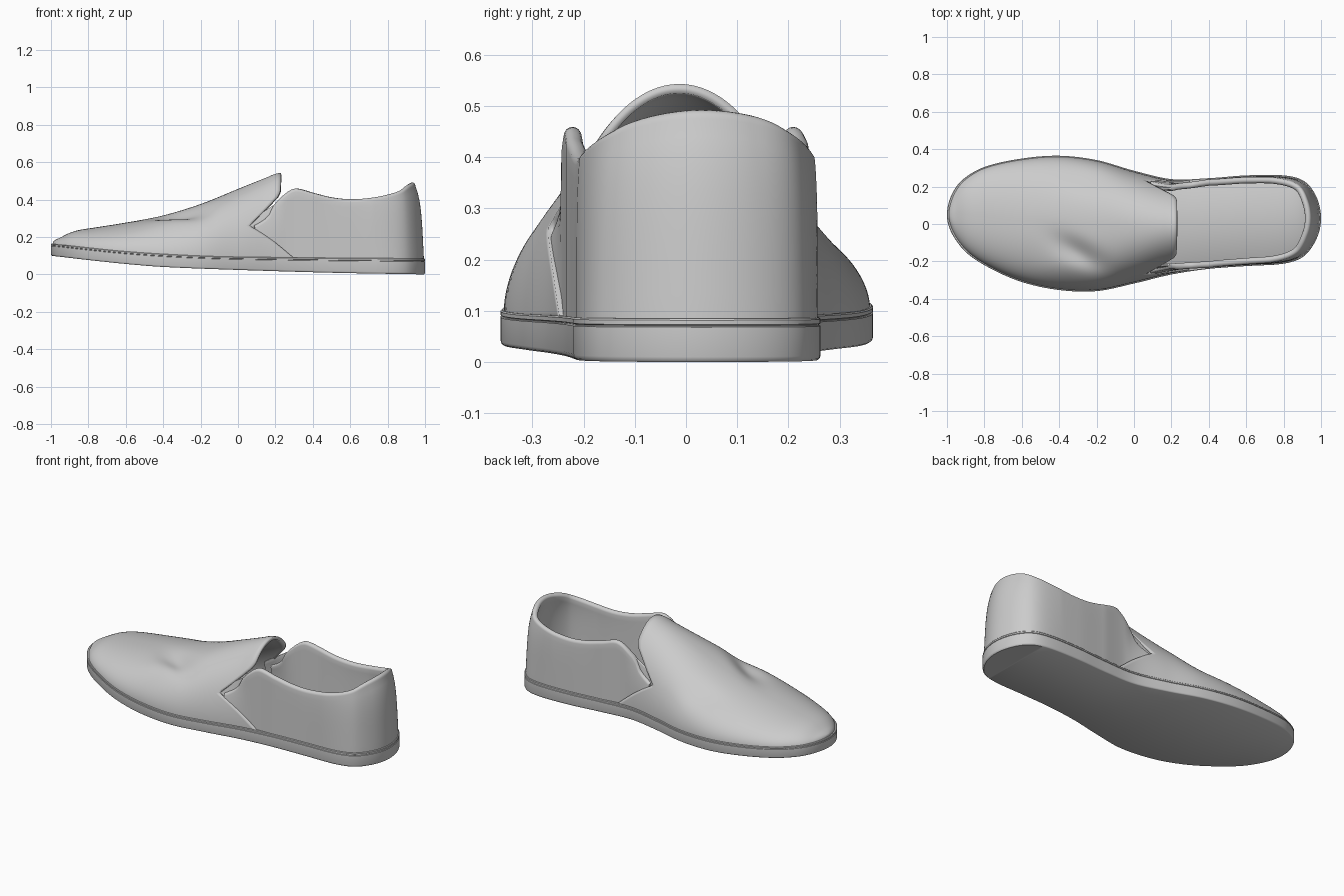
import bpy, bmesh
from math import sin, cos, acos, pi, exp, sqrt, hypot

if "Cube" in bpy.data.objects:
    bpy.data.objects.remove(bpy.data.objects["Cube"])

M = 160            # stations from toe to heel
N = 2 * M          # points round the outline


def lerp(pts, x):
    if x <= pts[0][0]:
        return pts[0][1]
    for (a, u), (b, v) in zip(pts, pts[1:]):
        if x <= b:
            return u + (v - u) * (x - a) / (b - a)
    return pts[-1][1]


def smooth(pts, x):
    """Hermite interpolation through (x, value) points."""
    x = min(max(x, pts[0][0]), pts[-1][0])
    n = len(pts)

    def slope(i):
        a, b = pts[max(i - 1, 0)], pts[min(i + 1, n - 1)]
        return (b[1] - a[1]) / (b[0] - a[0])
    for i in range(n - 1):
        (a, u), (b, v) = pts[i], pts[i + 1]
        if x <= b:
            h, t = b - a, (x - a) / (b - a)
            return (u * (1 + 2 * t) * (1 - t) ** 2 + v * t * t * (3 - 2 * t)
                    + h * slope(i) * t * (1 - t) ** 2 + h * slope(i + 1) * t * t * (t - 1))


def clamp(v):
    return min(max(v, 0), 1)


# Plan outline: x, y of the two sides; toe and heel tips close the loop
SIDES = [(-.95, .2, -.09), (-.9, .25, -.15), (-.8, .305, -.22), (-.6, .35, -.31),
         (-.4, .365, -.353), (-.2, .342, -.359), (0, .285, -.318), (.2, .24, -.27),
         (.4, .245, -.24), (.6, .26, -.225), (.8, .26, -.212), (.9, .235, -.178),
         (.96, .175, -.11)]
loop = [(0, .05)] + [(acos(-x), p) for x, p, q in SIDES] + [(pi, .03)]
loop += [(2 * pi - acos(-x), q) for x, p, q in reversed(SIDES)]
loop = [(a - 2 * pi, y) for a, y in loop[-2:]] + loop + [(a + 2 * pi, y) for a, y in loop[:3]]
OUT = [(-cos(2 * pi * i / N), smooth(loop, 2 * pi * i / N)) for i in range(N)]
NRM = []
for i in range(N):
    a, b = OUT[i - 1], OUT[(i + 1) % N]
    d = hypot(b[0] - a[0], b[1] - a[1])
    NRM.append((-(b[1] - a[1]) / d, (b[0] - a[0]) / d))


def inset(i, d):
    return OUT[i][0] - NRM[i][0] * d, OUT[i][1] - NRM[i][1] * d


def sole_bottom(x):
    return smooth([(-1, .1), (-.8, .077), (-.6, .056), (-.4, .04), (0, .024), (.5, .009), (1, 0)], x)


def sole_top(x):
    return smooth([(-1, .165), (-.8, .143), (-.6, .123), (-.3, .104), (0, .094), (1, .085)], x)


def make(name, verts, faces, fix=True, angle=40):
    bm = bmesh.new()
    vs = [bm.verts.new(v) for v in verts]
    for f in faces:
        bm.faces.new([vs[k] for k in f])
    bmesh.ops.remove_doubles(bm, verts=bm.verts, dist=1e-5)
    if fix:
        bmesh.ops.recalc_face_normals(bm, faces=bm.faces)
    me = bpy.data.meshes.new(name)
    bm.to_mesh(me)
    bm.free()
    ob = bpy.data.objects.new(name, me)
    bpy.context.collection.objects.link(ob)
    bpy.ops.object.select_all(action='DESELECT')
    ob.select_set(True)
    bpy.context.view_layer.objects.active = ob
    bpy.ops.object.shade_smooth_by_angle(angle=angle * pi / 180)
    return ob


def slab(name, rings, low, high):
    """Stack of inset outline rings, closed by strips running across the foot."""
    verts, faces = [], []
    for d, f in rings:
        for i in range(N):
            x, y = inset(i, d)
            verts.append((x, y, low(x) * (1 - f) + high(x) * f))
    for r in range(len(rings) - 1):
        for i in range(N):
            j = (i + 1) % N
            faces.append((r * N + i, r * N + j, (r + 1) * N + j, (r + 1) * N + i))
    for o in (0, (len(rings) - 1) * N):
        for i in range(M):
            q = [i, i + 1, (N - i - 1) % N, (N - i) % N]
            faces.append([o + k for k in dict.fromkeys(q)])
    return make(name, verts, faces)


# Rubber sole with a fine groove under its top band, and the footbed
slab("sole", [(.006, 0), (.002, .04), (0, .12), (0, .8), (.003, .82), (.003, .84),
              (0, .86), (0, .96), (.003, 1)], sole_bottom, sole_top)
slab("footbed", [(.03, 0), (.03, .8), (.036, 1)],
     lambda x: sole_top(x) - .01, lambda x: sole_top(x) + .012)

# Vamp: elliptical arches over the forefoot, ending in a tongue and swept-back sides
RIDGE = [(-1, .155), (-.985, .178), (-.95, .197), (-.9, .222), (-.85, .237), (-.75, .253),
         (-.6, .277), (-.4, .316), (-.2, .376), (0, .457), (.15, .517), (.21, .54), (.3, .545)]
EDGE = [(0, .31), (.45, .06), (.74, .215), (.8, .228), (1, .23)]
ROWS, ARC = 90, 80
verts, faces = [], []
for i in range(ROWS + 1):
    for j in range(ARC + 1):
        th = pi * j / ARC
        s, c = sin(th), cos(th)
        x = -.99 + (lerp(EDGE, s) + .99) * (i / ROWS) ** 1.7
        a = acos(max(-1, min(1, -x / .99)))
        yp = smooth(loop, a) - .006 * sin(a)
        yn = smooth(loop, 2 * pi - a) + .006 * sin(a)
        base = sole_top(x) - .012
        if c < 0:   # fuller outer side
            c = -(-c) ** (1 - .15 * clamp((.15 - x) / .25))
        y = (yp + yn) / 2 + (yp - yn) / 2 * c
        z = base + (smooth(RIDGE, x) - base) * s * clamp(i / 2)
        # soft creases where the foot flexes
        u, v = (x + .29) * .85 - (y + .16) * .53, (x + .29) * .53 + (y + .16) * .85
        z -= s * .036 * exp(-(u / .15) ** 2 - (v / .06) ** 2)
        z -= s * .018 * exp(-((x + .25) / .14) ** 2 - ((y - .25) / .07) ** 2)
        z += s * .012 * exp(-((x + .4) / .14) ** 2 - ((y + .25) / .08) ** 2)
        verts.append((x, y, z))
W = ARC + 1
for i in range(ROWS):
    for j in range(ARC):
        k = i * W + j
        faces.append((k, k + 1, k + W + 1, k + W))
vamp = make("vamp", verts, faces, fix=False, angle=50)
m = vamp.modifiers.new("thickness", 'SOLIDIFY')
m.thickness, m.offset = .018, -1


def lean(x, z):
    """How far the side wall leans in at a given height."""
    s = min(max((z - .09) / .445, 0), .95)
    d = .006 + .012 * clamp((.4 - x) / .15)
    d += .25 * (1 - sqrt(1 - s * s)) * clamp((.24 - x) / .16)
    f = clamp((z - .08) / .41)
    d += .02 * f ** 5 * clamp((x - .4) / .3)
    return d + clamp((x - .72) / .25) * (.02 * f + .012 * f ** 5)


def wall(name, ids, top, r, extra=0):
    """Padded wall with a rounded rim along outline points ids."""
    secs = []
    for i in ids:
        x = OUT[i][0]
        zb, zt = .065, top(x) - r
        zs = [zb + (zt - zb) * k / 12 for k in range(13)]
        sec = [(lean(x, z) + extra, z) for z in zs]
        c = sec[-1][0] + r
        sec += [(c - r * cos(pi * k / 8), zt + r * sin(pi * k / 8)) for k in range(1, 8)]
        sec += [(lean(x, z) + extra + 2 * r, z) for z in reversed(zs)]
        secs.append([(*inset(i, d), z) for d, z in sec])
    n = len(secs[0])
    verts = [v for sec in secs for v in sec]
    faces = [(a * n + b, a * n + (b + 1) % n, (a + 1) * n + (b + 1) % n, (a + 1) * n + b)
             for a in range(len(secs) - 1) for b in range(n)]
    faces += [tuple(range(n)), tuple(range(len(verts) - n, len(verts)))]
    return make(name, verts, faces, angle=50)


# Heel quarter: wraps round the back from one side to the other
COLLAR = [(.08, .25), (.17, .31), (.2, .37), (.25, .425), (.29, .453), (.32, .459), (.4, .437),
          (.5, .412), (.6, .402), (.7, .408), (.8, .425), (.9, .452), (.96, .477), (1, .492)]
wall("heel_quarter", [i for i in range(N) if OUT[i][0] > .08], lambda x: smooth(COLLAR, x), .017)

# Elastic gores tucked between vamp and quarter on both sides
for name, ids in (("gore_left", range(M)), ("gore_right", range(M, N))):
    wall(name, [i for i in ids if .02 < OUT[i][0] < .29],
         lambda x: lerp([(.02, .24), (.06, .27), (.22, .385), (.3, .4)], x), .006, .014)
